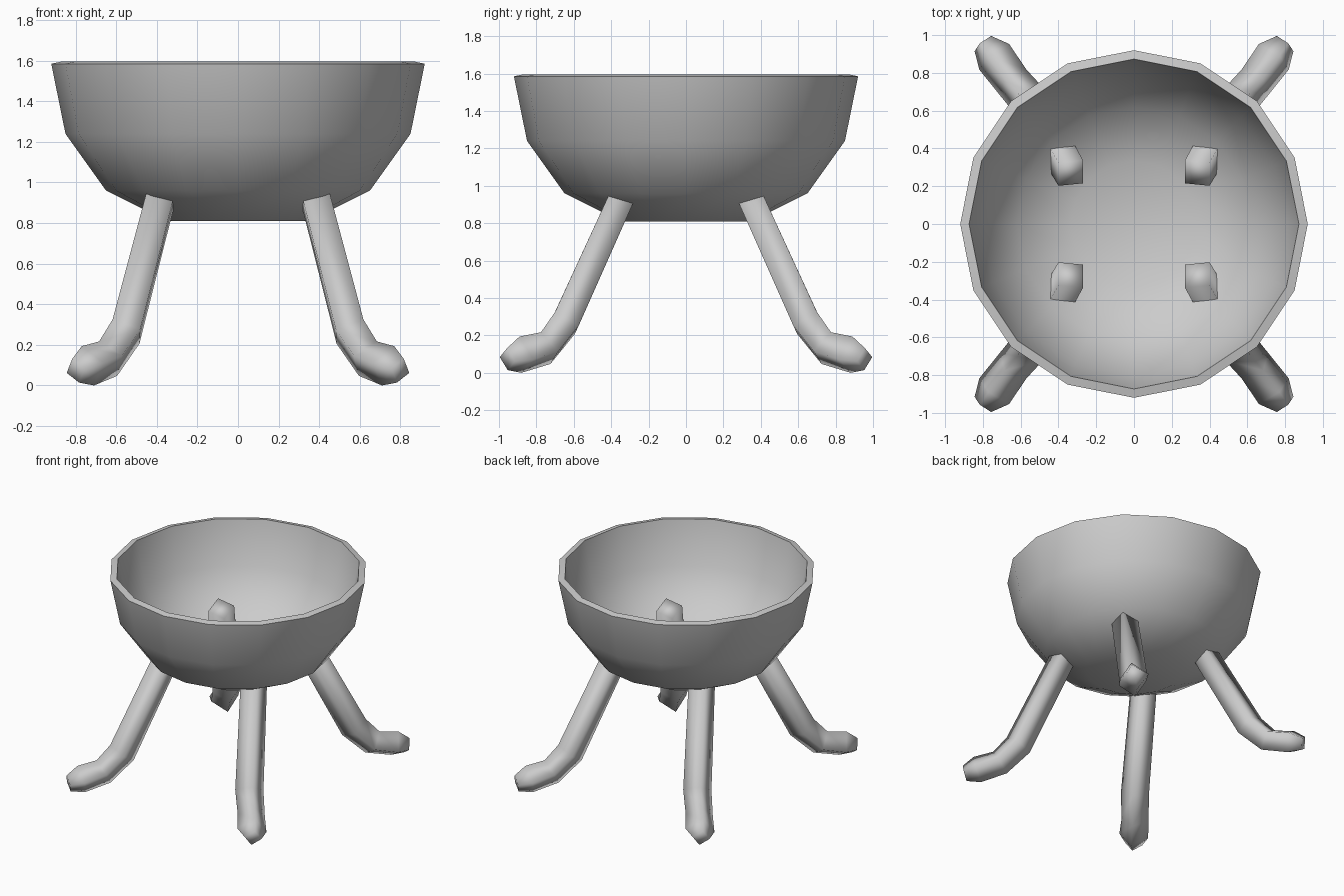
import bpy, bmesh, math
from mathutils import Vector

if "Cube" in bpy.data.objects:
    bpy.data.objects.remove(bpy.data.objects["Cube"])


def finish(name, bm, angle):
    bmesh.ops.remove_doubles(bm, verts=bm.verts, dist=0.0005)
    bmesh.ops.recalc_face_normals(bm, faces=bm.faces)
    mesh = bpy.data.meshes.new(name)
    bm.to_mesh(mesh)
    bm.free()
    obj = bpy.data.objects.new(name, mesh)
    bpy.context.collection.objects.link(obj)
    bpy.ops.object.select_all(action='DESELECT')
    obj.select_set(True)
    bpy.context.view_layer.objects.active = obj
    bpy.ops.object.shade_smooth_by_angle(angle=math.radians(angle))
    return obj


# Bowl: outer and inner shell turned in 16 segments
profile = [(0, 0.81), (0.35, 0.81), (0.65, 0.96), (0.85, 1.24), (0.92, 1.585),
           (0.873, 1.595), (0.805, 1.255), (0.62, 0.995), (0.335, 0.857), (0, 0.857)]
bm = bmesh.new()
verts = [bm.verts.new((r, 0, z)) for r, z in profile]
edges = [bm.edges.new(pair) for pair in zip(verts, verts[1:])]
bmesh.ops.spin(bm, geom=verts + edges, cent=(0, 0, 0), axis=(0, 0, 1),
               angle=2 * math.pi, steps=16, use_duplicate=False)
finish("bowl", bm, 50)

# Leg path, from the end inside the bowl to the toe, with half widths
path = [((0.335, 0.27, 1.10), 0.067), ((0.552, 0.648, 0.265), 0.073),
        ((0.64, 0.75, 0.132), 0.07), ((0.74, 0.885, 0.092), 0.075),
        ((0.80, 0.955, 0.073), 0.043)]


def build_leg(name, sx, sy):
    pts = [Vector(p) for p, _ in path]
    dirs = [(b - a).normalized() for a, b in zip(pts, pts[1:])]
    bm = bmesh.new()
    rings = []
    prev = dirs[0]
    u = Vector((1, 0, 0))
    u = (u - prev * u.dot(prev)).normalized()
    for i, (p, (_, h)) in enumerate(zip(pts, path)):
        t = (dirs[max(i - 1, 0)] + dirs[min(i, len(dirs) - 1)]).normalized()
        u = prev.rotation_difference(t) @ u
        v = t.cross(u)
        prev = t
        ring = []
        for a, b in ((1, 1), (-1, 1), (-1, -1), (1, -1)):
            c = p + (u * a + v * b) * h
            ring.append(bm.verts.new((c.x * sx, c.y * sy, max(c.z, 0))))
        rings.append(ring)
    for r0, r1 in zip(rings, rings[1:]):
        for k in range(4):
            bm.faces.new((r0[k], r0[(k + 1) % 4], r1[(k + 1) % 4], r1[k]))
    bm.faces.new(rings[0])
    bm.faces.new(rings[-1])
    finish(name, bm, 95)


# Four splayed legs
for side, sx in (("left", -1), ("right", 1)):
    for end, sy in (("front", -1), ("back", 1)):
        build_leg(f"{end}_{side}_leg", sx, sy)
